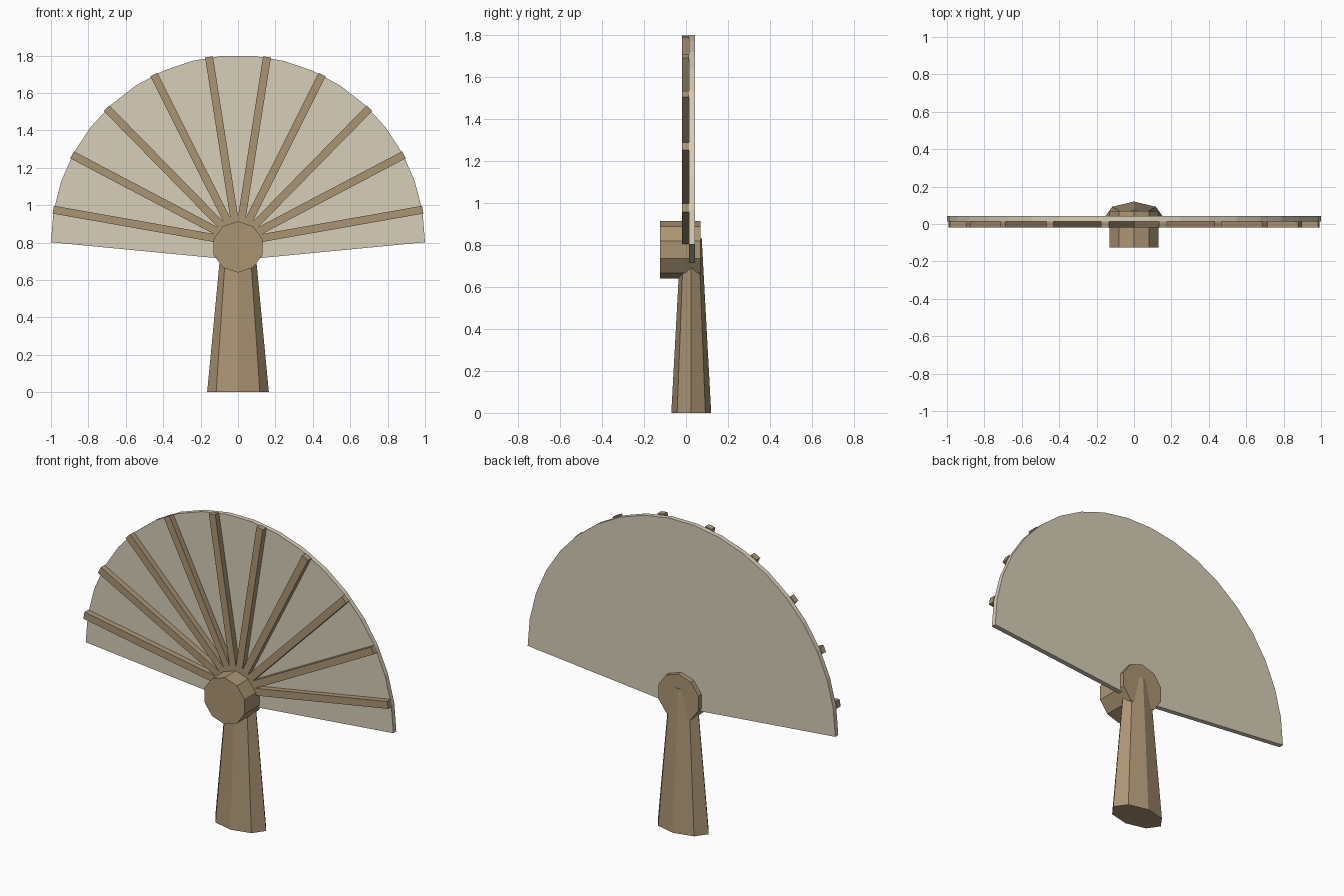
import bpy
from math import sin, cos, radians, pi

cube = bpy.data.objects.get("Cube")
if cube:
    bpy.data.objects.remove(cube, do_unlink=True)

PIVOT_Z = 0.802   # centre of the fan's arc


def make_material(name, rgb):
    mat = bpy.data.materials.new(name)
    mat.use_nodes = True
    mat.diffuse_color = (*rgb, 1)
    bsdf = next(n for n in mat.node_tree.nodes if n.type == 'BSDF_PRINCIPLED')
    bsdf.inputs["Base Color"].default_value = (*rgb, 1)
    return mat


wood = make_material("brown wood", (0.41, 0.30, 0.175))
paper = make_material("cream paper", (0.68, 0.62, 0.48))


def add_prism(name, front, back, mat):
    """Join two matching loops of points into a closed solid."""
    n = len(front)
    faces = [tuple(range(n)), tuple(reversed(range(n, 2 * n)))]
    faces += [(i, i + n, (i + 1) % n + n, (i + 1) % n) for i in range(n)]
    mesh = bpy.data.meshes.new(name)
    mesh.from_pydata(front + back, [], faces)
    mesh.materials.append(mat)
    obj = bpy.data.objects.new(name, mesh)
    bpy.context.collection.objects.link(obj)
    return obj


def slab(name, outline, y0, y1, mat):
    """Extrude an anticlockwise x-z outline from y0 back to y1."""
    return add_prism(name, [(x, y0, z) for x, z in outline],
                     [(x, y1, z) for x, z in outline], mat)


# Paper sheet: faceted half disc with a shallow point below
SEGMENTS = 19
arc = [(cos(pi * i / SEGMENTS), PIVOT_Z + sin(pi * i / SEGMENTS))
       for i in range(SEGMENTS + 1)]
slab("fan_sheet", arc + [(0, 0.706)], 0.014, 0.042, paper)

# Ribs radiating over the front of the sheet
RIBS = 10
HALF = 0.021
for i in range(RIBS):
    a = radians(10 + 160 * i / (RIBS - 1))
    outline = [(r * cos(a) - s * sin(a), PIVOT_Z + r * sin(a) + s * cos(a))
               for r, s in ((0.03, -HALF), (1.003, -HALF), (1.003, HALF), (0.03, HALF))]
    slab(f"rib_{i + 1}", outline, -0.02, 0.014, wood)

# Ten-sided hub
hub = [(0.137 * sin(-2 * pi * i / 10), 0.777 + 0.137 * cos(2 * pi * i / 10))
       for i in range(10)]
slab("hub", hub, -0.125, 0.07, wood)


# Tapered, flattened eight-sided handle
def handle_ring(rx, ry, z):
    return [(rx * cos(pi * i / 4), 0.025 + ry * sin(pi * i / 4), z) for i in range(8)]


add_prism("handle", handle_ring(0.086, 0.05, 0.83), handle_ring(0.165, 0.095, 0), wood)
